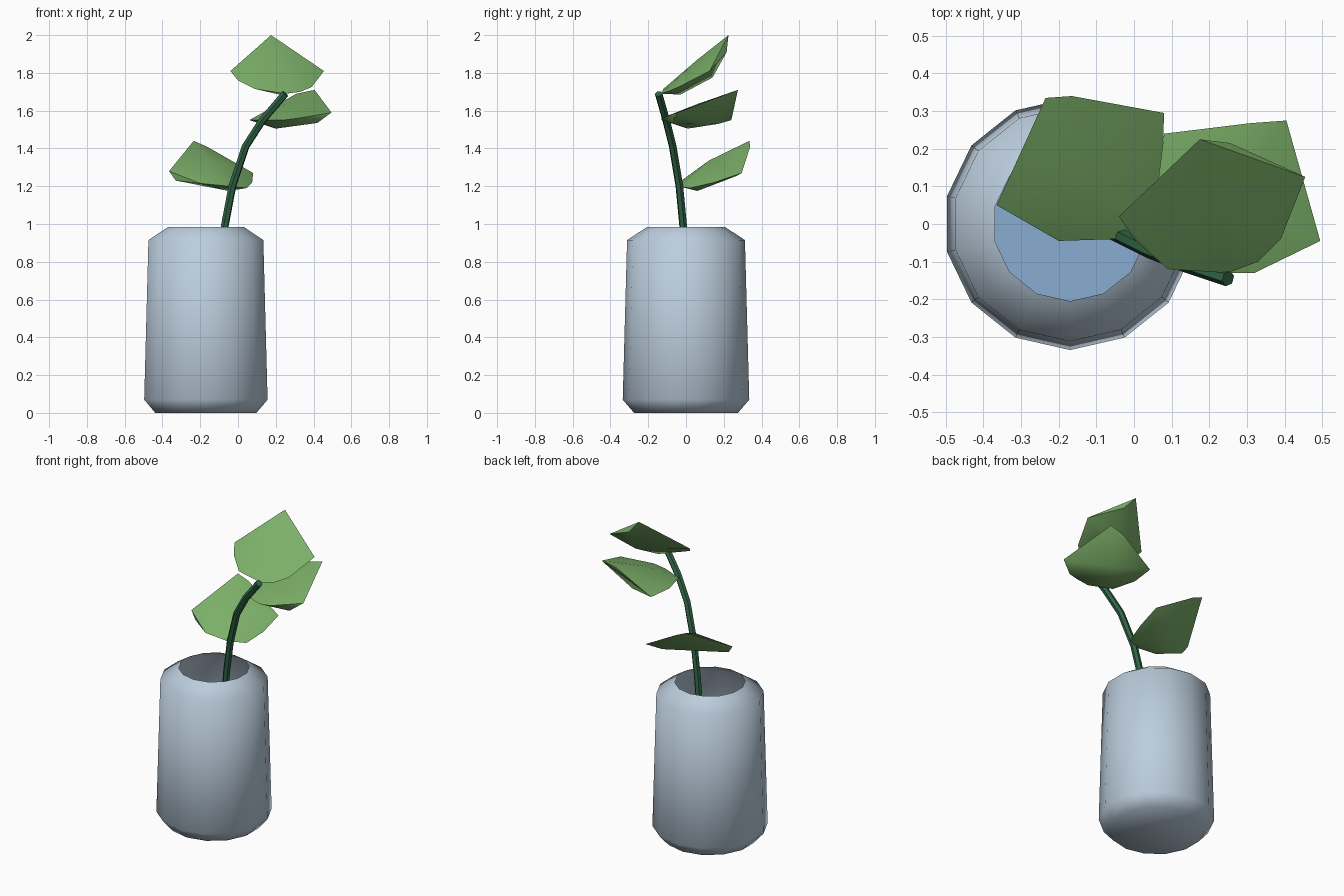
import bpy, bmesh, math
from mathutils import Vector

cube = bpy.data.objects.get("Cube")
if cube:
    bpy.data.objects.remove(cube, do_unlink=True)

SIDES = 14
VASE_X = -0.17


def material(name, rgb):
    mat = bpy.data.materials.new(name)
    mat.use_nodes = True
    mat.diffuse_color = (*rgb, 1)
    mat.node_tree.nodes["Principled BSDF"].inputs["Base Color"].default_value = (*rgb, 1)
    return mat


vase_blue = material("pale blue glaze", (0.50, 0.61, 0.72))
water_blue = material("water blue", (0.25, 0.42, 0.65))
leaf_green = material("leaf green", (0.20, 0.43, 0.14))
stem_green = material("dark stem green", (0.03, 0.13, 0.06))


def finish(bm, name, mat, angle):
    mesh = bpy.data.meshes.new(name)
    bm.to_mesh(mesh)
    bm.free()
    mesh.materials.append(mat)
    obj = bpy.data.objects.new(name, mesh)
    bpy.context.collection.objects.link(obj)
    bpy.ops.object.select_all(action='DESELECT')
    obj.select_set(True)
    bpy.context.view_layer.objects.active = obj
    bpy.ops.object.shade_smooth_by_angle(angle=math.radians(angle))
    return obj


def lathe(name, profile, mat, angle, cap_top=False):
    """Stack of rings around the vase axis, closed at the bottom."""
    bm = bmesh.new()
    rings = []
    for radius, z in profile:
        ring = []
        for i in range(SIDES):
            a = 2 * math.pi * i / SIDES - math.pi / 2
            ring.append(bm.verts.new((VASE_X + radius * math.cos(a), radius * math.sin(a), z)))
        rings.append(ring)
    for low, high in zip(rings, rings[1:]):
        for i in range(SIDES):
            j = (i + 1) % SIDES
            bm.faces.new((low[i], low[j], high[j], high[i]))
    bm.faces.new(rings[0][::-1])
    if cap_top:
        bm.faces.new(rings[-1])
    return finish(bm, name, mat, angle)


def leaf(name, points):
    """Thick faceted leaf blade: the hull of its rim and rib points."""
    bm = bmesh.new()
    for p in points:
        bm.verts.new(p)
    hull = bmesh.ops.convex_hull(bm, input=bm.verts)
    loose = set(hull["geom_interior"]) | set(hull["geom_unused"])
    bmesh.ops.delete(bm, geom=[v for v in loose if isinstance(v, bmesh.types.BMVert)],
                     context='VERTS')
    bmesh.ops.recalc_face_normals(bm, faces=bm.faces)
    return finish(bm, name, leaf_green, 55)


# Vase with a chamfered foot and an open, sloping shoulder
lathe("vase", [(0.275, 0), (0.335, 0.07), (0.312, 0.915), (0.205, 0.985)], vase_blue, 80)

# Water standing inside the vase
lathe("water", [(0.25, 0.03), (0.29, 0.09), (0.285, 0.6)], water_blue, 40, cap_top=True)

# Stem leaning out of the opening
path = [(-0.16, 0.01, 0.1), (-0.07, -0.015, 0.99), (-0.03, -0.035, 1.2),
        (0.04, -0.07, 1.41), (0.13, -0.105, 1.55), (0.25, -0.145, 1.69)]
curve = bpy.data.curves.new("stem", 'CURVE')
curve.dimensions = '3D'
curve.bevel_depth = 0.021
curve.bevel_resolution = 1
curve.use_fill_caps = True
spline = curve.splines.new('POLY')
spline.points.add(len(path) - 1)
for point, co in zip(spline.points, path):
    point.co = (*co, 1)
curve.materials.append(stem_green)
stem = bpy.data.objects.new("stem", curve)
bpy.context.collection.objects.link(stem)
bpy.ops.object.select_all(action='DESELECT')
stem.select_set(True)
bpy.context.view_layer.objects.active = stem
bpy.ops.object.convert(target='MESH')
bpy.ops.object.shade_smooth_by_angle(angle=math.radians(50))

# Leaves: tip, side corners, rounded base, then rib points above and below
leaf("lower_leaf", [
    (-0.235, 0.335, 1.44), (-0.165, 0.34, 1.41), (-0.365, 0.05, 1.28),
    (0.08, 0.295, 1.27), (0.075, 0.15, 1.22), (0.045, 0.02, 1.19),
    (-0.05, -0.04, 1.20), (-0.20, -0.045, 1.215), (-0.33, 0.04, 1.23),
    (-0.15, 0.12, 1.335), (-0.05, 0.06, 1.175), (-0.02, 0.27, 1.255)])
leaf("middle_leaf", [
    (0.405, 0.275, 1.71), (0.31, 0.268, 1.69), (0.495, -0.045, 1.59),
    (0.08, 0.24, 1.55), (0.06, 0.08, 1.55), (0.10, -0.07, 1.55),
    (0.24, -0.13, 1.55), (0.32, -0.13, 1.56), (0.42, -0.08, 1.535),
    (0.25, 0.06, 1.635), (0.2, 0.01, 1.505), (0.26, 0.17, 1.53)])
leaf("top_leaf", [
    (0.175, 0.225, 2.0), (0.255, 0.215, 1.91), (-0.04, 0.02, 1.81),
    (0.455, 0.125, 1.81), (0.39, -0.04, 1.725), (0.33, -0.10, 1.70),
    (0.25, -0.13, 1.69), (0.09, -0.12, 1.715), (0.0, -0.04, 1.76),
    (0.19, 0.06, 1.87), (0.22, -0.03, 1.685), (0.26, 0.14, 1.775)])
